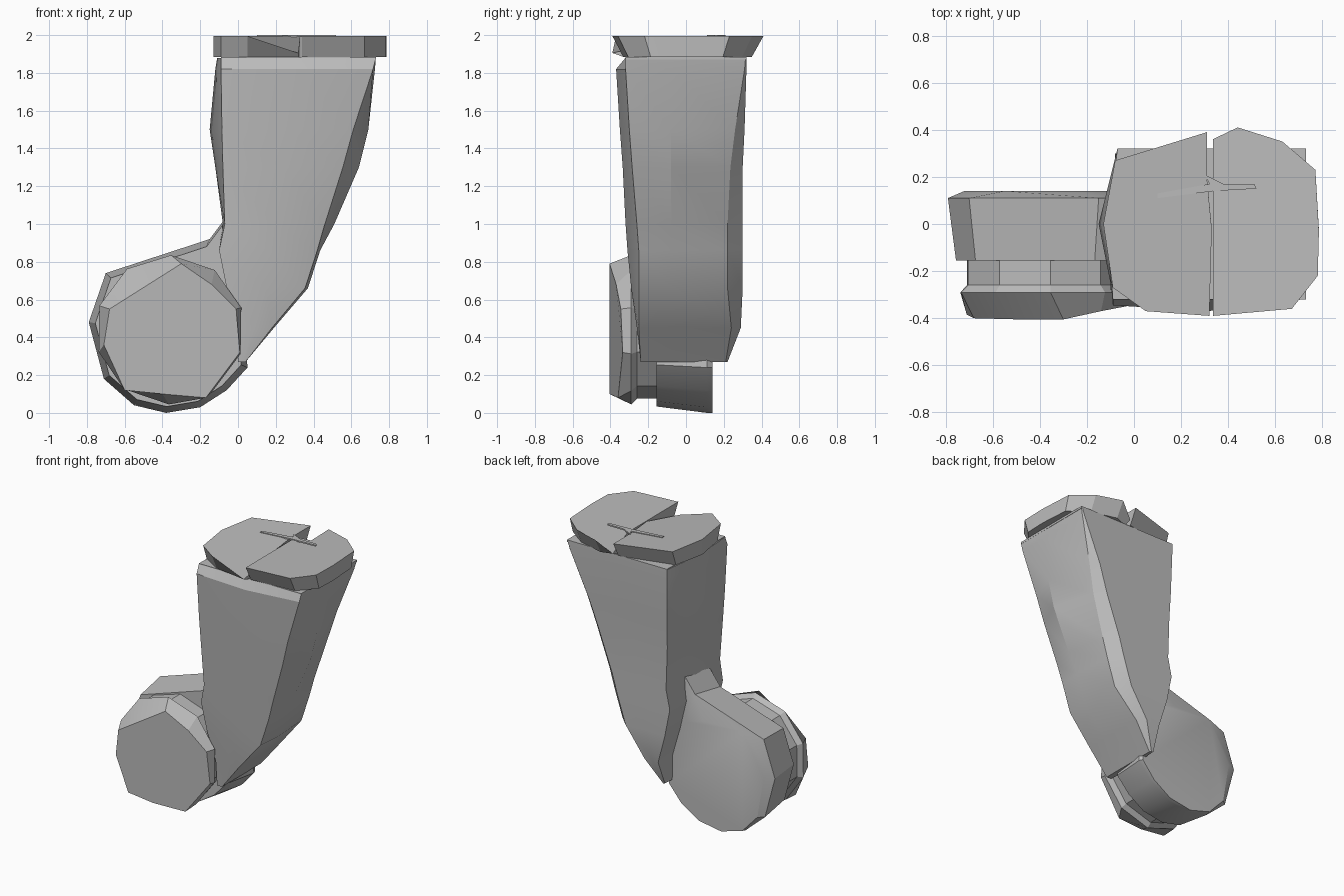
import bpy, bmesh, math

cube = bpy.data.objects.get("Cube")
if cube:
    bpy.data.objects.remove(cube, do_unlink=True)

grey = bpy.data.materials.new("plain_grey")
grey.use_nodes = True
COLOUR = (0.5, 0.5, 0.5, 1)
grey.diffuse_color = COLOUR
grey.node_tree.nodes["Principled BSDF"].inputs["Base Color"].default_value = COLOUR


def loft(name, rings, angle=25):
    """Skin a row of equal-length rings and close both ends."""
    bm = bmesh.new()
    rows = [[bm.verts.new(p) for p in ring] for ring in rings]
    n = len(rows[0])
    for a, b in zip(rows, rows[1:]):
        for i in range(n):
            j = (i + 1) % n
            bm.faces.new((a[i], a[j], b[j], b[i]))
    bm.faces.new(rows[0])
    bm.faces.new(rows[-1])
    bmesh.ops.recalc_face_normals(bm, faces=bm.faces)
    mesh = bpy.data.meshes.new(name)
    bm.to_mesh(mesh)
    bm.free()
    mesh.materials.append(grey)
    obj = bpy.data.objects.new(name, mesh)
    bpy.context.collection.objects.link(obj)
    bpy.context.view_layer.objects.active = obj
    obj.select_set(True)
    bpy.ops.object.shade_smooth_by_angle(angle=math.radians(angle))
    obj.select_set(False)
    return obj


def body_ring(z, left, right, front, back, out_right, out_left, out_front, cut):
    """Corners, bulging midpoints, and a cut back corner on the outer side."""
    mid = (left + right) / 2
    return [(left, front - out_front / 2, z), (mid, front - out_front, z), (right, front, z),
            (right + out_right, -.08, z), (right, back - cut, z), (right - cut, back, z),
            (mid - cut / 2, back, z), (left + .02, back, z), (left - out_left, 0, z)]


# Curved, tapering body
levels = [
    (1.88, -.09, .73, -.32, .32, 0, .02, 0, .005),
    (1.82, -.09, .715, -.32, .32, .01, .03, .05, .01),
    (1.5, -.085, .61, -.3, .31, .08, .065, .05, .05),
    (1.3, -.08, .555, -.285, .3, .085, .04, .05, .065),
    (1.0, -.07, .46, -.26, .3, .05, .01, .06, .08),
    (.86, -.1, .42, -.25, .3, .015, 0, .06, .08),
    (.66, -.06, .355, -.25, .3, .015, 0, .04, .08),
    (.45, 0, .18, -.25, .29, .01, 0, .01, .05),
    (.27, 0, .04, -.24, .22, 0, 0, 0, .01),
]
loft("body", [body_ring(*row) for row in levels])

# Drum with a strap on top that runs up to the body; its back face is smaller
outline = [(-.79, .48), (-.7, .74), (-.15, .92), (-.06, 1.04), (.03, .6), (.05, .24),
           (-.06, .12), (-.2, .03), (-.38, 0), (-.55, .04), (-.71, .18)]
back_face = [(-.72, .48), (-.55, .77), (-.24, .76), (-.1, .72), (0, .55), (.04, .24),
             (-.06, .12), (-.2, .03), (-.38, 0), (-.55, .05), (-.67, .18)]


def drum_ring(y, scale):
    return [(-.36 + (x + .36) * scale, y, .42 + (z - .42) * scale) for x, z in outline]


loft("hinge_drum", [drum_ring(-.155, .92), drum_ring(.11, 1),
                    [(x, .14, z) for x, z in back_face]])


def wheel_ring(y, radius, sides=10, turn=.3):
    steps = [turn + i * math.tau / sides for i in range(sides)]
    return [(-.36 + radius * math.cos(a), y, .44 + radius * math.sin(a)) for a in steps]


# Neck and faceted knob on the front of the drum, its face leaning to one side
knob_face = [(-.01, -.345, .55), (-.14, -.37, .68), (-.3, -.405, .79), (-.49, -.405, .67),
             (-.68, -.4, .55), (-.71, -.385, .36), (-.6, -.4, .12), (-.4, -.405, .1),
             (-.17, -.36, .08), (.01, -.335, .32)]
loft("knob_neck", [wheel_ring(-.14, .365), wheel_ring(-.28, .365)])
loft("front_knob", [wheel_ring(-.26, .365), wheel_ring(-.29, .395), knob_face], 15)

# Two cap halves, each dipping at one end of the slit
TOP, BASE = 1.995, 1.885
halves = {
    "cap_left_half": [(.31, .39, TOP), (-.08, .27, TOP), (-.13, 0, TOP), (-.09, -.27, TOP),
                      (.05, -.37, TOP), (.32, -.39, 1.905), (.33, -.02, TOP), (.31, .19, TOP)],
    "cap_right_half": [(.335, -.39, TOP), (.67, -.36, TOP), (.78, -.22, TOP), (.785, -.03, TOP),
                       (.77, .23, TOP), (.63, .35, TOP), (.44, .41, TOP), (.335, .36, 1.905),
                       (.335, .19, TOP)],
}
for name, top in halves.items():
    base = [(x, y * .85, BASE) for x, y, z in top]
    loft(name, [base, top], 15)

# Thin lever lying across the slit
lever = [(.1, .11), (.34, .14), (.52, .15), (.51, .17), (.38, .17), (.3, .21), (.32, .17), (.1, .13)]
loft("cap_lever", [[(x, y, z) for x, y in lever] for z in (1.99, 2.0)])

# Flat lid between the body and the cap
loft("body_lid", [[(-.09, -.32, z), (.73, -.32, z), (.73, .32, z), (-.07, .32, z)]
                  for z in (1.87, 1.885)])
